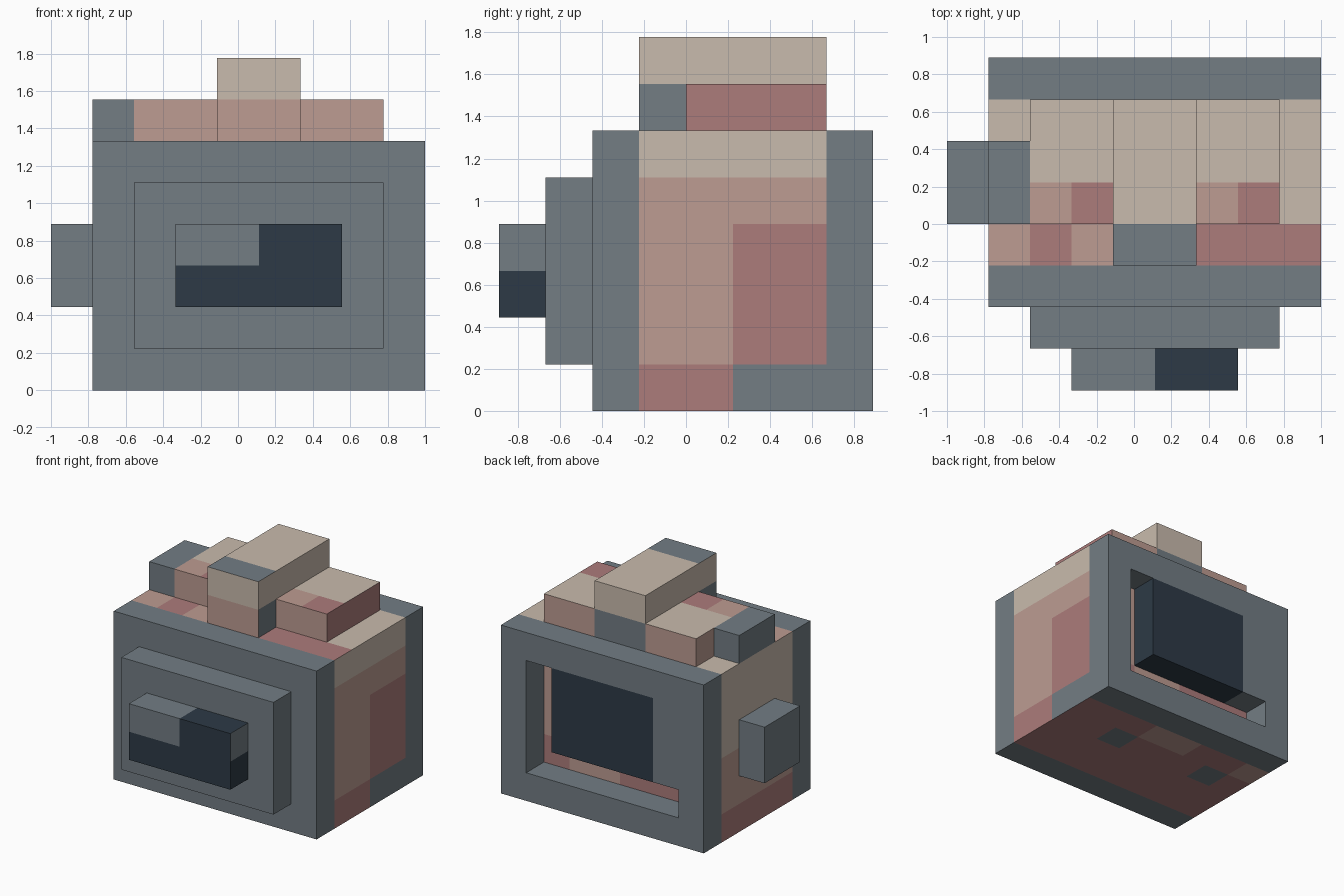
import bpy
import bmesh
from mathutils import Vector

if "Cube" in bpy.data.objects:
    bpy.data.objects.remove(bpy.data.objects["Cube"], do_unlink=True)

UNIT = 2 / 9                        # edge length of one block
ORIGIN = Vector((-1, -4 * UNIT, 0))
LEFT, RIGHT = Vector((1, 0, 0)), Vector((-1, 0, 0))
BACK, FRONT = Vector((0, 1, 0)), Vector((0, -1, 0))
UP, DOWN = Vector((0, 0, 1)), Vector((0, 0, -1))
SIDES = (LEFT, RIGHT, BACK, FRONT, UP, DOWN)


def linear(hex_colour):
    """Turn a hex colour into linear RGBA."""
    channels = [int(hex_colour[i:i + 2], 16) / 255 for i in (0, 2, 4)]
    return [c / 12.92 if c < 0.04 else ((c + 0.055) / 1.055) ** 2.4
            for c in channels] + [1]


PALETTE = {"slate grey": "737d84", "dark navy": "2d3a46", "beige": "c9bbad",
           "light pink": "bd9c92", "dusty rose": "ac7c7b"}
GREY, NAVY, BEIGE, PINK, ROSE = range(len(PALETTE))
materials = []
for name, code in PALETTE.items():
    mat = bpy.data.materials.new(name)
    mat.use_nodes = True
    colour = linear(code)
    mat.diffuse_color = colour
    mat.node_tree.nodes["Principled BSDF"].inputs["Base Color"].default_value = colour
    materials.append(mat)


def block(xs, ys, zs):
    """All block cells inside the given ranges."""
    return {(x, y, z) for x in range(*xs) for y in range(*ys) for z in range(*zs)}


# Colour rules: each takes a block cell and the direction its face looks in
def all_grey(x, y, z, side):
    return GREY


def lens_colour(x, y, z, side):
    return NAVY if z == 2 or (x >= 5 and side != LEFT) else GREY


def frame_colour(x, y, z, side):
    # The screen fills the upper part of the rear recess
    on_screen = 3 <= x < 7 and 2 <= z < 5
    return NAVY if on_screen and side in (BACK, LEFT, DOWN) else GREY


def core_colour(x, y, z, side):
    if side == UP:
        if y > 3:
            return BEIGE
        return ROSE if x == 2 or x >= 6 else PINK
    if side == LEFT:
        if z == 5:
            return BEIGE
        if z == 0:
            return ROSE if y < 5 else GREY
        return ROSE if y >= 5 and z < 4 else PINK
    if side == RIGHT:
        return BEIGE if z >= 3 else PINK if z >= 1 else ROSE
    if side == DOWN:
        if y == 5 and x in (2, 6):
            return GREY
        return PINK if y == 6 and x in (1, 4, 5) else ROSE
    # Wall at the bottom of the rear recess
    if z == 1:
        return PINK if x in (5, 6) else ROSE
    return PINK


def finder_colour(x, y, z, side):
    if side == UP:
        return GREY if y == 3 else BEIGE
    if z == 7:
        return BEIGE
    return PINK if side == FRONT else GREY


def top_block_colour(x, y, z, side):
    if side == UP:
        if y > 4:
            return BEIGE
        return ROSE if x in (3, 7) else PINK
    return ROSE if side == LEFT else PINK


recess = block((7, 8), (7, 8), (1, 5)) | block((2, 8), (7, 8), (1, 2))
PARTS = {
    "front_panel": (block((1, 9), (2, 3), (0, 6)), all_grey),
    "body_core": (block((1, 9), (3, 7), (0, 6)), core_colour),
    "back_frame": (block((1, 9), (7, 8), (0, 6)) - recess, frame_colour),
    "lens_plate": (block((2, 8), (1, 2), (1, 5)), all_grey),
    "lens": (block((3, 7), (0, 1), (2, 4)), lens_colour),
    "side_knob": (block((0, 1), (4, 6), (2, 4)), all_grey),
    "shutter_button": (block((1, 2), (4, 6), (6, 7)), all_grey),
    "right_top_block": (block((2, 4), (4, 7), (6, 7)), top_block_colour),
    "left_top_block": (block((6, 8), (4, 7), (6, 7)), top_block_colour),
    "viewfinder": (block((4, 6), (3, 7), (6, 8)), finder_colour),
}
solid = set().union(*(cells for cells, rule in PARTS.values()))


def build_part(name, cells, rule):
    """Skin the open sides of a part and merge flat areas of one colour."""
    bm = bmesh.new()
    for cell in sorted(cells):
        centre = Vector(cell) + Vector((0.5, 0.5, 0.5))
        for side in SIDES:
            if tuple(int(v) for v in Vector(cell) + side) in solid:
                continue
            across = Vector((side.y, side.z, side.x))
            along = side.cross(across)
            corners = (across + along, along - across, -across - along, across - along)
            face = bm.faces.new([bm.verts.new(ORIGIN + (centre + (side + c) / 2) * UNIT)
                                 for c in corners])
            face.material_index = rule(*cell, side)
    bmesh.ops.remove_doubles(bm, verts=bm.verts, dist=0.001)
    bmesh.ops.dissolve_limit(bm, angle_limit=0.01, verts=bm.verts, edges=bm.edges,
                             delimit={"MATERIAL"})
    mesh = bpy.data.meshes.new(name)
    bm.to_mesh(mesh)
    bm.free()
    for mat in materials:
        mesh.materials.append(mat)
    bpy.context.collection.objects.link(bpy.data.objects.new(name, mesh))


for part_name, (part_cells, part_rule) in PARTS.items():
    build_part(part_name, part_cells, part_rule)
